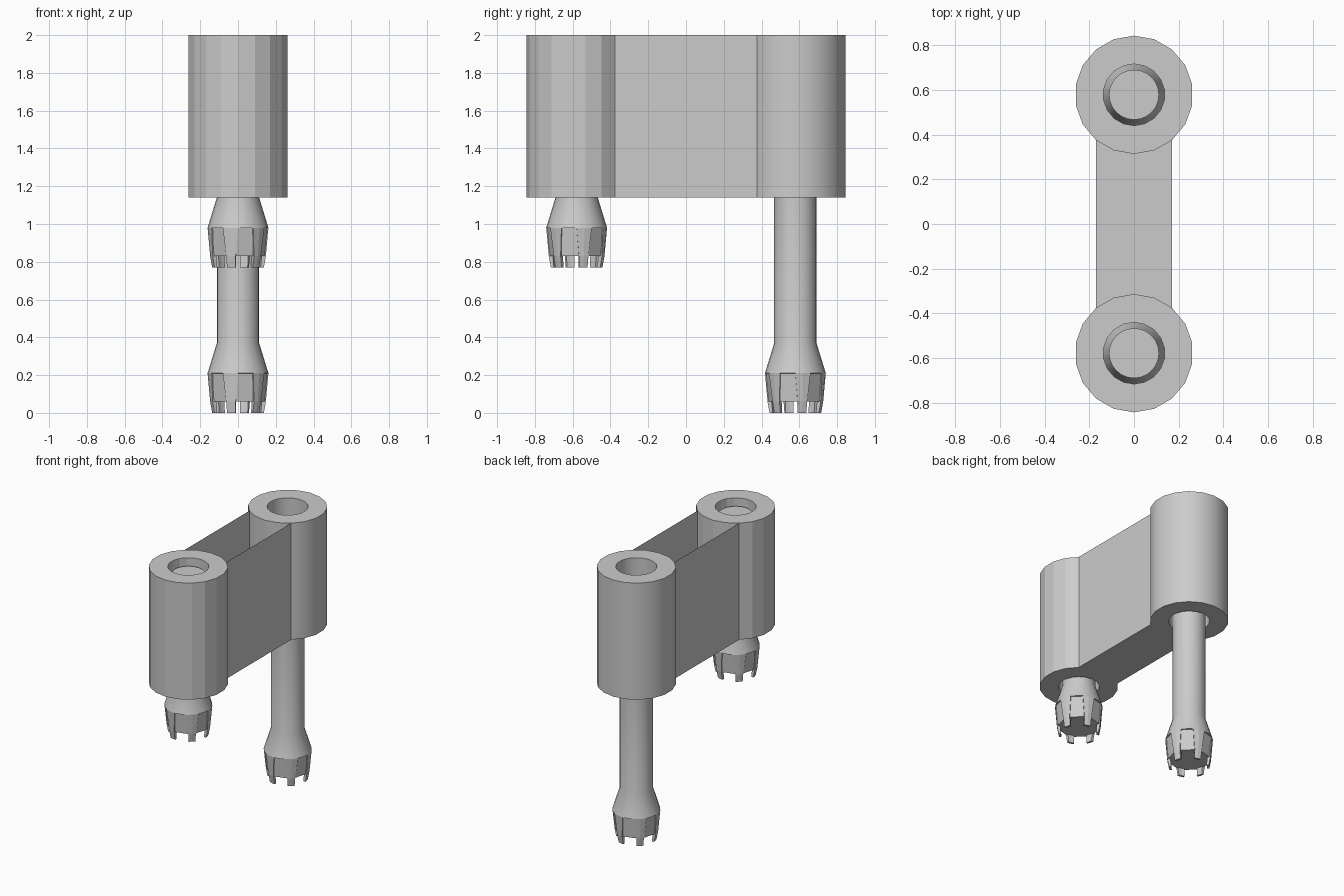
import bpy
from math import sin, cos, radians

if "Cube" in bpy.data.objects:
    bpy.data.objects.remove(bpy.data.objects["Cube"])

CY = 0.579                # distance of the two barrels from the centre
Z0, Z1 = 1.14, 2.0        # bottom and top of the housing
R_OUT, R_BORE = 0.265, 0.138


def polar(r, deg, z, cy=0.0):
    # angle 0 points to the front (-y) and turns towards +x
    a = radians(deg)
    return (r * sin(a), cy - r * cos(a), z)


def make(name, verts, faces, smooth=None):
    me = bpy.data.meshes.new(name)
    me.from_pydata(verts, [], faces)
    me.update()
    ob = bpy.data.objects.new(name, me)
    bpy.context.collection.objects.link(ob)
    if smooth:
        bpy.ops.object.select_all(action='DESELECT')
        ob.select_set(True)
        bpy.context.view_layer.objects.active = ob
        bpy.ops.object.shade_smooth_by_angle(angle=radians(smooth))
    return ob


def loft(rings, closed=False):
    # skin rings of equal length, listed from bottom to top on the outside
    n = len(rings[0])
    verts = [v for r in rings for v in r]
    faces = []
    m = len(rings)
    for k in range(m if closed else m - 1):
        a, b = k * n, ((k + 1) % m) * n
        for i in range(n):
            j = (i + 1) % n
            faces.append((a + i, a + j, b + j, b + i))
    if not closed:
        faces.append(tuple(reversed(range(n))))
        faces.append(tuple(range((m - 1) * n, m * n)))
    return verts, faces


def circle(r, z, n, cy=0.0):
    return [polar(r, 360 * i / n, z, cy) for i in range(n)]


# hollow barrels: front one faceted, rear one smooth
for name, cy, smooth in (("front_barrel", -CY, None), ("rear_barrel", CY, 30)):
    prof = ((R_OUT, Z0), (R_OUT, Z1), (R_BORE, Z1), (R_BORE, Z0))
    v, f = loft([circle(r, z, 18, cy) for r, z in prof], closed=True)
    make(name, v, f, smooth)

# open-topped channel joining the barrels: two walls and a floor
path = [(140, Z1), (140, Z0), (160, Z0), (180, Z0), (200, Z0), (220, Z0), (220, Z1)]
left = [polar(R_OUT, t, z, -CY) for t, z in path]
right = [(x, -y, z) for x, y, z in left]
n = len(path)
make("connecting_channel", left + right,
     [(i, i + 1, n + i + 1, n + i) for i in range(n - 1)])


def drill(prefix, cy, base):
    parts = []
    # shaft with flared collar
    prof = ((0.14, 0.209), (0.161, 0.21), (0.112, 0.37), (0.112, 1.18))
    parts.append(make(prefix + "_shaft", *loft([circle(r, z, 24) for r, z in prof]), 30))
    # tapered core with flat panels between the ribs
    angs = [45 + 60 * k + d for k in range(6) for d in (-12, 12)]
    core = [[polar(r, a, z) for a in angs] for r, z in ((0.141, 0.06), (0.157, 0.21))]
    parts.append(make(prefix + "_core", *loft(core)))
    # six ribs ending in cutting teeth
    for k in range(6):
        rings = []
        for z, r, t, a in ((0, 0.137, 0.016, 10), (0.06, 0.148, 0.022, 10),
                           (0.21, 0.161, 0.025, 15)):
            c = 45 + 60 * k
            rings.append([polar(r, c + d, z) for d in (-a, 0, a)] +
                         [polar(r - t, c + d, z) for d in (a, 0, -a)])
        parts.append(make(f"{prefix}_tooth_{k + 1}", *loft(rings)))
    for p in parts:
        p.location = (0, cy, base)


drill("front_drill", -CY, 0.77)   # retracted
drill("rear_drill", CY, 0.0)      # extended
